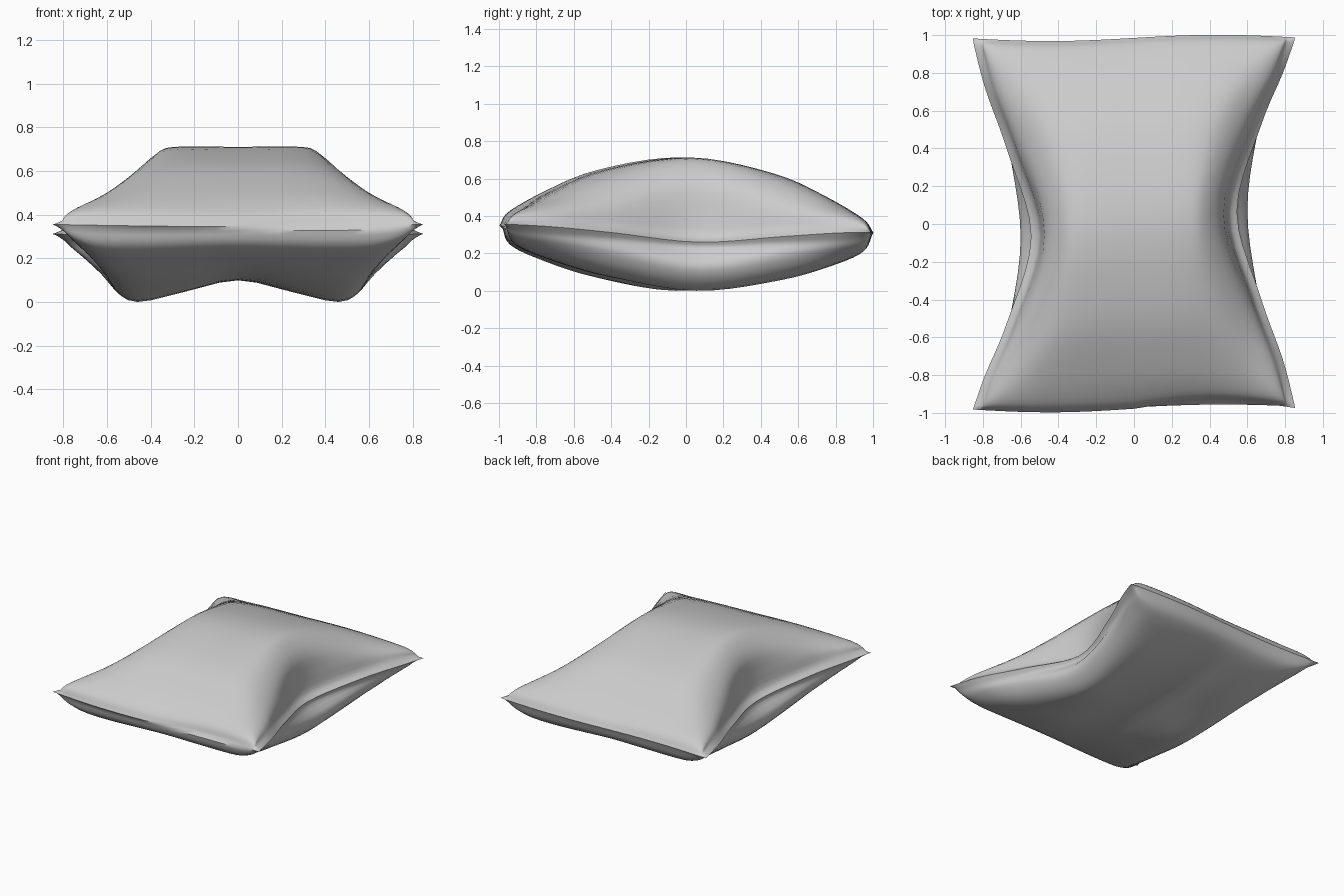
import bpy, bmesh, math
from mathutils import Vector

if "Cube" in bpy.data.objects:
    bpy.data.objects.remove(bpy.data.objects["Cube"])

# Half cross-sections (x, z), top centre -> side seam -> bottom centre
SECTIONS = {
    0.0: [(0, .71), (.25, .712), (.36, .69), (.46, .575), (.485, .42), (.50, .30), (.545, .26),
          (.54, .225), (.60, .14), (.56, .05), (.46, 0), (.25, .045), (0, .10)],
    .45: [(0, .635), (.27, .635), (.43, .605), (.555, .515), (.61, .43), (.63, .34), (.67, .30),
          (.65, .26), (.66, .20), (.60, .11), (.48, .065), (.25, .08), (0, .12)],
    .75: [(0, .51), (.32, .51), (.52, .495), (.64, .46), (.72, .415), (.75, .365), (.785, .325),
          (.755, .285), (.73, .24), (.64, .175), (.50, .15), (.25, .155), (0, .17)],
    .93: [(0, .40), (.30, .405), (.55, .405), (.72, .40), (.785, .38), (.80, .355), (.84, .333),
          (.80, .305), (.75, .265), (.65, .235), (.50, .23), (.25, .235), (0, .24)],
}
# Flat hem that closes each end
HEM = [(x, .333) for x in (0, .3, .55, .72, .79, .82, .853, .82, .79, .72, .55, .3, 0)]


def spline(pts, steps):
    """Smooth curve through all points."""
    ext = [pts[0] * 2 - pts[1]] + pts + [pts[-1] * 2 - pts[-2]]
    out = []
    for a, b, c, d in zip(ext, ext[1:], ext[2:], ext[3:]):
        for k in range(steps):
            t = k / steps
            out.append(.5 * (2 * b + (c - a) * t + (2 * a - 5 * b + 4 * c - d) * t * t
                             + (3 * b - a - 3 * c + d) * t ** 3))
    return out + [pts[-1].copy()]


def ring(y, half):
    """Full closed section from a half section, splined separately above and below the seam."""
    right = [Vector((x, y, z)) for x, z in half]
    left = [Vector((-x, y, z)) for x, z in half]
    top = left[6:0:-1] + right[:7]
    bottom = right[6:] + left[11:5:-1]
    return spline(top, 3)[:-1] + spline(bottom, 3)[:-1]


def drape(p):
    """Seam tilt, slight twist and wavy end hems (the front hem is tucked in on one side)."""
    x, y, z = p
    wave = math.sin(math.pi * x / .85) * abs(y) ** 8
    if y < 0:
        wave *= .05 if x > 0 else .02
        if z < .32:
            wave *= .3
    else:
        wave *= .017
    z -= .0225 * y + .012 * math.cos(math.pi * x / 1.7) * max(0, -y) ** 8
    return Vector((x, y + .12 * x * max(0, 1 - y * y) + wave, z))


# Loft the sections from front hem to back hem
stations = [(-y, s) for y, s in reversed(SECTIONS.items())] + list(SECTIONS.items())[1:]
stations = [(-.978, HEM)] + stations + [(.985, HEM)]
rings = [ring(y, s) for y, s in stations]
columns = [spline(list(col), 5) for col in zip(*rings)]

bm = bmesh.new()
grid = [[bm.verts.new(drape(p)) for p in col] for col in columns]
n = len(grid)
for i in range(n):
    a, b = grid[i], grid[(i + 1) % n]
    for j in range(len(a) - 1):
        bm.faces.new((a[j], a[j + 1], b[j + 1], b[j]))
bmesh.ops.remove_doubles(bm, verts=bm.verts, dist=.0005)

# Stand on the ground
low = min(v.co.z for v in bm.verts)
bmesh.ops.translate(bm, verts=bm.verts, vec=(0, 0, -low))
bmesh.ops.recalc_face_normals(bm, faces=bm.faces)

mesh = bpy.data.meshes.new("pillow")
bm.to_mesh(mesh)
bm.free()
pillow = bpy.data.objects.new("pillow", mesh)
bpy.context.collection.objects.link(pillow)
bpy.context.view_layer.objects.active = pillow
pillow.select_set(True)
bpy.ops.object.shade_smooth_by_angle(angle=math.radians(50))
